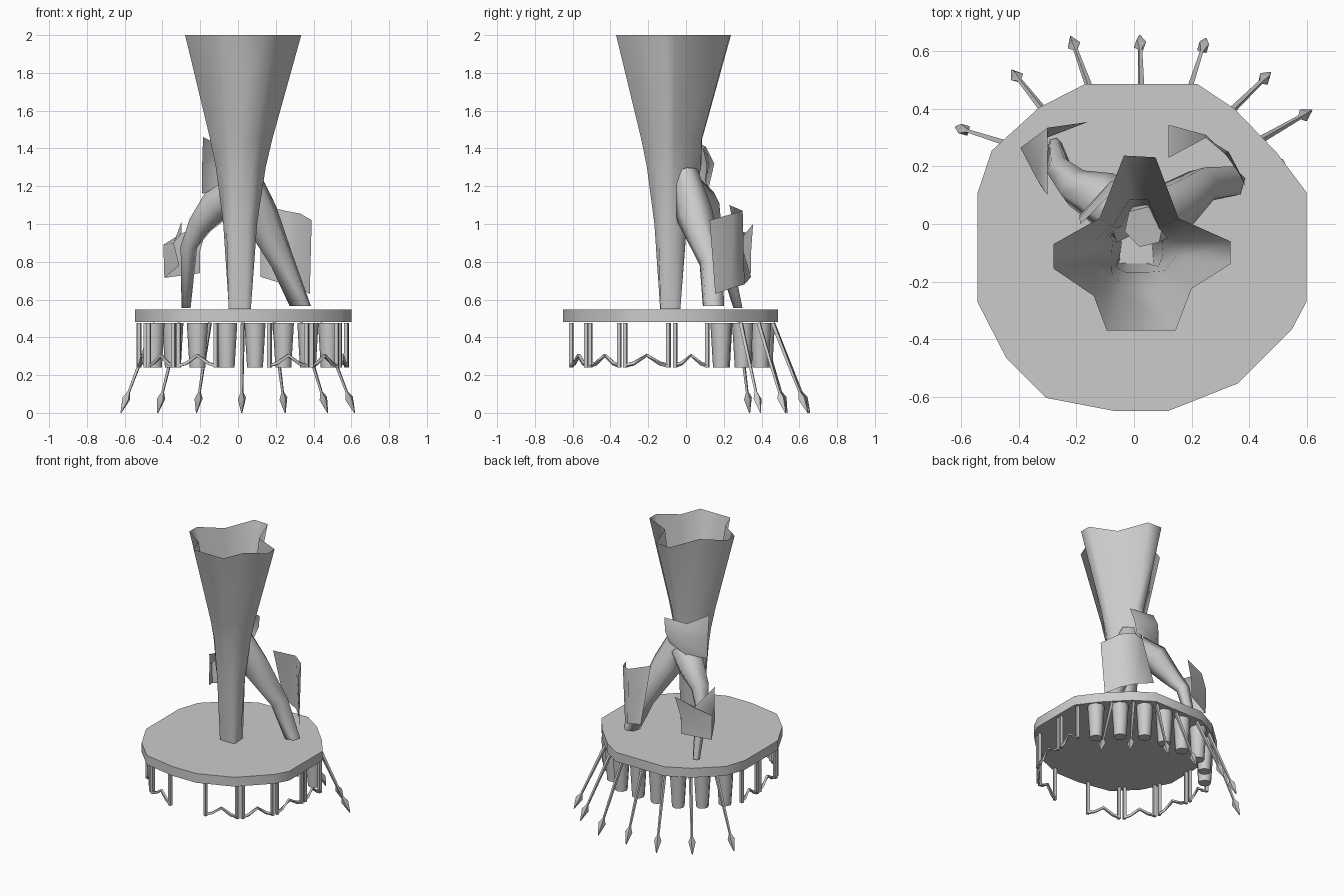
import bpy, bmesh, math
from mathutils import Vector

if "Cube" in bpy.data.objects:
    bpy.data.objects.remove(bpy.data.objects["Cube"])


def finish(name, bm, smooth=None):
    bmesh.ops.recalc_face_normals(bm, faces=bm.faces)
    me = bpy.data.meshes.new(name)
    bm.to_mesh(me)
    bm.free()
    ob = bpy.data.objects.new(name, me)
    bpy.context.collection.objects.link(ob)
    if smooth:
        bpy.context.view_layer.objects.active = ob
        ob.select_set(True)
        bpy.ops.object.shade_smooth_by_angle(angle=math.radians(smooth))
        ob.select_set(False)
    return ob


def loft(bm, rings, closed=True, caps=True):
    """Skin a list of equally sized point rings."""
    vs = [[bm.verts.new(p) for p in r] for r in rings]
    n = len(vs[0])
    for a, b in zip(vs, vs[1:]):
        for i in range(n if closed else n - 1):
            j = (i + 1) % n
            bm.faces.new((a[i], a[j], b[j], b[i]))
    if caps:
        bm.faces.new(vs[0][::-1])
        bm.faces.new(vs[-1])


def tube(bm, path, radii, sides, end_dir=None):
    """Sweep a regular polygon along a path with varying radius."""
    path = [Vector(p) for p in path]
    rings = []
    for k, p in enumerate(path):
        t = path[min(k + 1, len(path) - 1)] - path[max(k - 1, 0)]
        if end_dir and k == len(path) - 1:
            t = Vector(end_dir)
        t.normalize()
        side = t.cross(Vector((0.3, 1, 0.02))).normalized()
        up = side.cross(t)
        rings.append([p + radii[k] * (side * math.cos(a) + up * math.sin(a))
                      for a in [2 * math.pi * (i + 0.5) / sides for i in range(sides)]])
    loft(bm, rings)


# Platform slab
outline = [(-.545, .105), (-.545, -.27), (-.445, -.465), (-.305, -.605), (-.07, -.65), (.12, -.65),
           (.36, -.555), (.55, -.365), (.6, -.27), (.6, .11), (.495, .25), (.35, .40),
           (.22, .487), (-.17, .487), (-.33, .405), (-.495, .255)]
bm = bmesh.new()
loft(bm, [[(x, y, z) for x, y in outline] for z in (.48, .547)])
finish("platform", bm, 60)

# Hollow trunk: four-lobed at the top, square at the foot
star = [(-.035, .238), (-.12, .02), (-.28, -.07), (-.28, -.155), (-.14, -.25), (-.095, -.37),
        (.145, -.37), (.2, -.225), (.335, -.14), (.335, -.06), (.155, .02), (.075, .232)]
foot = [(.00, -.03), (-.04, -.03), (-.043, -.06), (-.048, -.1), (-.05, -.135), (-.02, -.137),
        (.04, -.137), (.068, -.135), (.066, -.1), (.062, -.06), (.06, -.03), (.03, -.03)]
rings = []
for z, f, back in ((.55, 0, 0), (1.0, .13, 0), (1.3, .3, .03), (1.45, .43, .0), (2.0, 1, 0)):
    ring = [(a + (c - a) * f, b + (d - b) * f, z) for (a, b), (c, d) in zip(foot, star)]
    rings.append([(x, y + back if i in (0, 11) else y, z) for i, (x, y, z) in enumerate(ring)])
bm = bmesh.new()
loft(bm, rings, caps=False)
finish("trunk", bm, 80)

# Two side roots
bm = bmesh.new()
tube(bm, [(.035, -.01, 1.27), (.115, .045, 1.05), (.235, .135, .8), (.33, .145, .565)],
     [.075, .1, .066, .058], 6, (0, 0, -1))
finish("right_root", bm, 80)
bm = bmesh.new()
tube(bm, [(-.01, .02, 1.16), (-.11, .09, 1.1), (-.2, .125, .995), (-.26, .19, .88), (-.275, .275, .555)],
     [.1, .095, .067, .045, .025], 6, (0, 0, -1))
finish("left_root", bm, 80)

# Bent bark sheets
sheets = {
    "right_sheet": [[(.12, .23, 1.10), (.25, .30, 1.07), (.33, .25, 1.055), (.39, .125, 1.02)],
                    [(.12, .345, .72), (.25, .31, .68), (.32, .24, .66), (.38, .155, .63)]],
    "left_sheet": [[(-.16, .355, 1.0), (-.3, .335, .95), (-.3, .10, 1.01)],
                   [(-.2, .345, .86), (-.395, .265, .89), (-.34, .16, .9)],
                   [(-.2, .345, .74), (-.39, .265, .715), (-.31, .11, .78)]],
    "back_sheet": [[(.11, .09, 1.40), (-.08, .105, 1.41), (-.185, .0, 1.46)],
                   [(.09, .11, 1.31), (-.08, .15, 1.32), (-.19, .02, 1.31)],
                   [(.06, .10, 1.23), (-.09, .12, 1.19), (-.19, .03, 1.16)]],
}
for name, rows in sheets.items():
    bm = bmesh.new()
    loft(bm, rows, closed=False, caps=False)
    finish(name, bm, 80)

# Front railing: post pairs with peaked rails, mirrored about x = 0.025
rail = [(.15, -.615), (.38, -.52), (.535, -.34), (.575, -.075), (.575, .13)]
bm = bmesh.new()
for mirror in (False, True):
    pts = [Vector((.05 - x if mirror else x, y, 0)) for x, y in rail]
    for a, b in zip(pts, pts[1:]):
        d = (b - a).normalized() * .018
        a, b = a + d, b - d
        for p in (a, b):
            tube(bm, [p + Vector((0, 0, .475)), p + Vector((0, 0, .24))], [.014, .014], 4)
        steps = ((0, .25), (.2, .262), (.5, .305), (.8, .262), (1, .25))
        tube(bm, [a.lerp(b, t) + Vector((0, 0, h)) for t, h in steps], [.011] * 5, 4)
finish("front_railing", bm, 30)

# Tapered hanging pegs around the back
bm = bmesh.new()
for x, y in [(-.445, .19), (-.345, .305), (-.215, .395), (-.06, .415), (.09, .415),
             (.24, .395), (.37, .30), (.48, .185)]:
    loft(bm, [[(x + r * math.cos(i * math.pi / 4), y + r * math.sin(i * math.pi / 4), h)
               for i in range(8)] for h, r in ((.24, .042), (.475, .056))])
finish("back_pegs", bm, 60)

# Splayed spears below the back rim
roots = [(-.44, .28), (-.31, .39), (-.15, .46), (.025, .46), (.19, .46), (.33, .385), (.435, .29)]
tips = [(-.62, .337), (-.425, .535), (-.22, .652), (.02, .655), (.25, .645), (.475, .527), (.618, .395)]
bm = bmesh.new()
for r, t in zip(roots, tips):
    a, b = Vector((*r, .475)), Vector((*t, .0))
    tube(bm, [a.lerp(b, k) for k in (0, .77, .84, 1)], [.013, .008, .024, .003], 4)
finish("back_spears", bm, 60)
